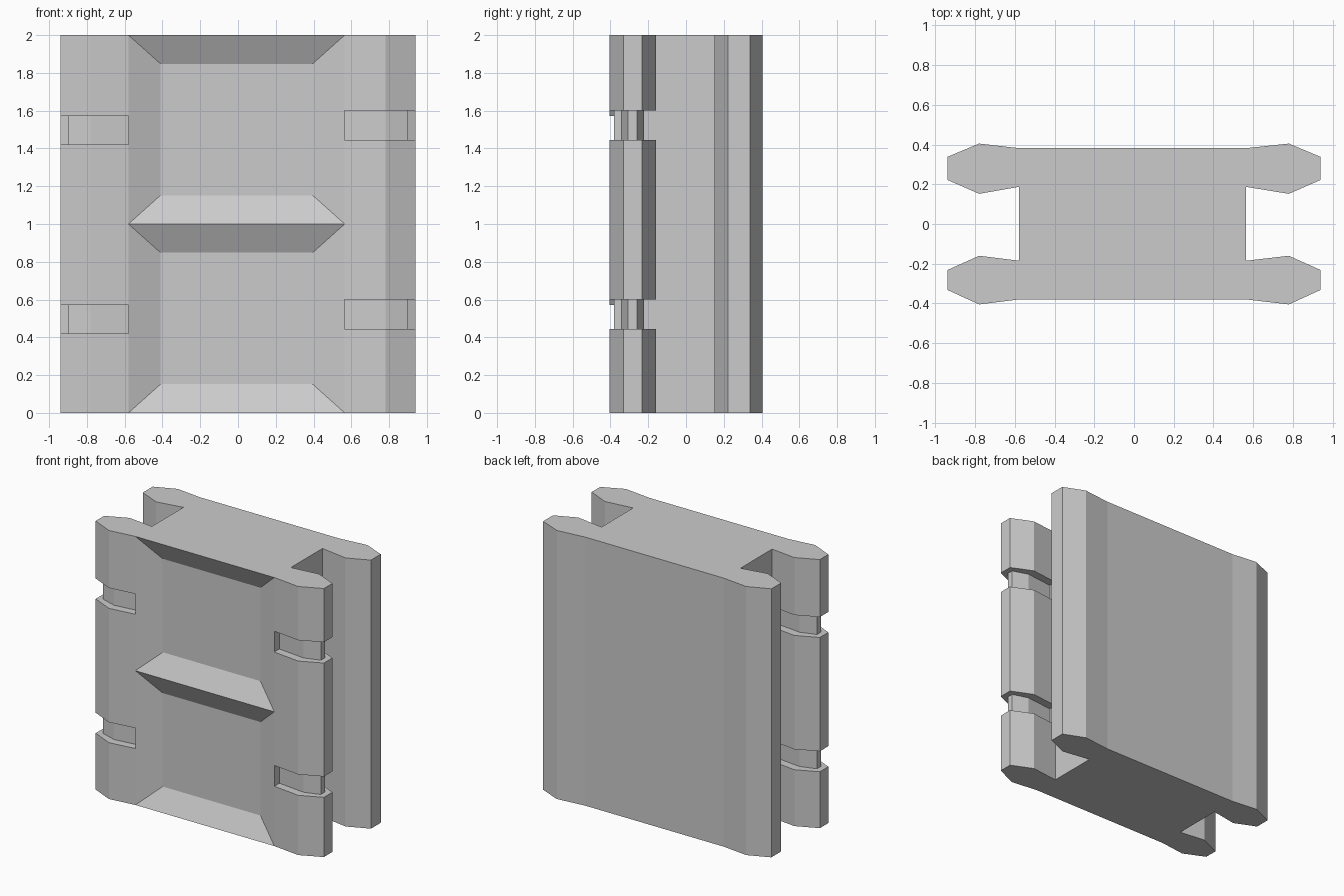
import bpy
import bmesh

if "Cube" in bpy.data.objects:
    bpy.data.objects.remove(bpy.data.objects["Cube"])

ROOT_L, ROOT_R = -0.58, 0.565          # where the flanges meet the web


def front_flange(side, root, notched):
    """Half profile of a front flange, outer root to inner root."""
    o, i = (root, -0.38), (root, -0.185)
    if notched:
        pts = [o, (root, -0.32), (side * 0.78, -0.344), (side * 0.897, -0.307),
               (side * 0.897, -0.26), (side * 0.78, -0.222), (root, -0.245), i]
    else:
        pts = [o, o, (side * 0.78, -0.405), (side * 0.94, -0.332),
               (side * 0.94, -0.232), (side * 0.78, -0.16), i, i]
    return pts


def back_flange(side, root):
    """Half profile of a back flange, inner root to outer root."""
    return [(root, 0.187), (side * 0.78, 0.152), (side * 0.94, 0.222),
            (side * 0.94, 0.338), (side * 0.78, 0.405), (root, 0.382)]


def profile(left, right):
    half_r = front_flange(1, ROOT_R, right) + back_flange(1, ROOT_R)
    half_l = front_flange(-1, ROOT_L, left) + back_flange(-1, ROOT_L)
    return half_r + half_l[::-1]


def ring(bm, z, state):
    return [bm.verts.new((x, y, z)) for x, y in profile(*state)]


bm = bmesh.new()

# Body: stacked cross-sections, (z, left notched, right notched) above each level
levels = [(0.0, False, False)]
for base in (0, 1):
    levels += [(base + 0.42, True, False), (base + 0.445, True, True),
               (base + 0.572, False, True), (base + 0.6, False, False)]
rings = [ring(bm, 0, (False, False))]
for (z, *_), (_, *below) in zip(levels[1:], levels[:-1]):
    rings.append(ring(bm, z, below))
    rings.append(ring(bm, z, next(l[1:] for l in levels if l[0] == z)))
rings.append(ring(bm, 2, (False, False)))

# Skin between sections; the front panel strip is left open
for lo, hi in zip(rings[:-1], rings[1:]):
    for i in range(len(lo) - 1):
        bm.faces.new((lo[i], lo[i + 1], hi[i + 1], hi[i]))
bm.faces.new(rings[0][::-1])
bm.faces.new(rings[-1])

# Front panels: two shallow bevelled recesses
for base in (0, 1):
    outer = [bm.verts.new((x, -0.38, base + z)) for x, z in
             ((ROOT_L, 0), (ROOT_R, 0), (ROOT_R, 1), (ROOT_L, 1))]
    inner = [bm.verts.new((x, -0.30, base + z)) for x, z in
             ((-0.41, 0.152), (0.395, 0.152), (0.395, 0.848), (-0.41, 0.848))]
    for i in range(4):
        j = (i + 1) % 4
        bm.faces.new((outer[i], outer[j], inner[j], inner[i]))
    bm.faces.new(inner)

# Weld doubled points and merge coplanar strips
bmesh.ops.remove_doubles(bm, verts=bm.verts, dist=0.0005)
bmesh.ops.dissolve_limit(bm, angle_limit=0.01, verts=bm.verts, edges=bm.edges)

mesh = bpy.data.meshes.new("wall_block")
bm.to_mesh(mesh)
bm.free()
bpy.context.collection.objects.link(bpy.data.objects.new("wall_block", mesh))
